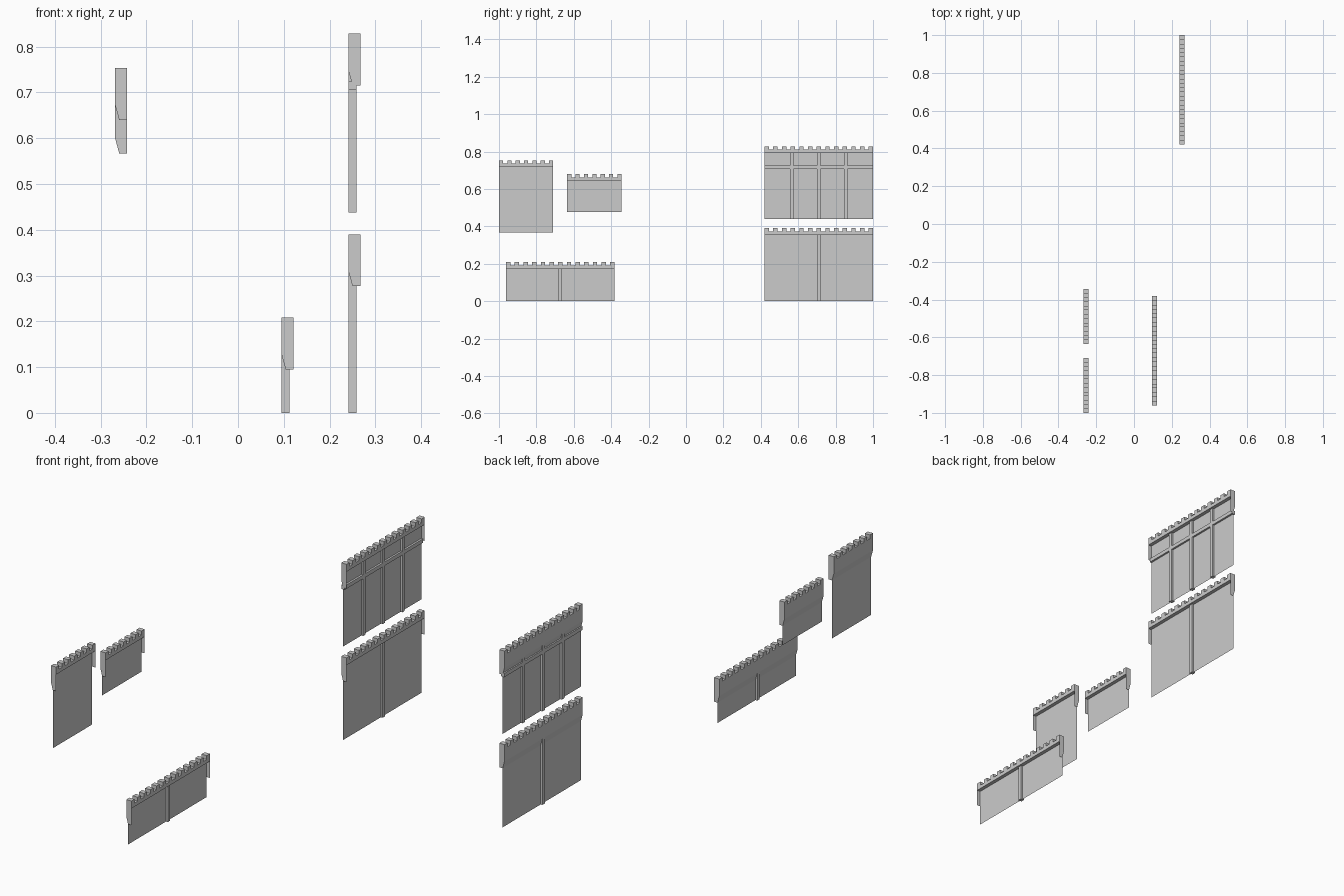
import bpy, bmesh

cube = bpy.data.objects.get("Cube")
if cube:
    bpy.data.objects.remove(cube, do_unlink=True)

grey = bpy.data.materials.new("light_grey")
grey.use_nodes = True
grey.diffuse_color = (0.6, 0.6, 0.6, 1)
grey.node_tree.nodes["Principled BSDF"].inputs["Base Color"].default_value = grey.diffuse_color

DEPTH = 0.0265       # parapet thickness
PLANE = 0.009        # offset of the thin panel from the outer face
BAND = 0.035         # height of the inner parapet band
SKIRT = 0.113        # drop of the outer skirt
SLOPE = 0.033        # height of the sloping skirt foot
MERLON = 0.018       # merlon height
POST = 0.018         # post and rail size


def finish(bm, name):
    bmesh.ops.recalc_face_normals(bm, faces=bm.faces)
    mesh = bpy.data.meshes.new(name)
    bm.to_mesh(mesh)
    bm.free()
    mesh.materials.append(grey)
    bpy.context.collection.objects.link(bpy.data.objects.new(name, mesh))


def polygon(bm, points):
    return bm.faces.new([bm.verts.new(p) for p in points])


def prism(bm, profile, y0, y1):
    """Extrude an x-z profile along y."""
    face = polygon(bm, [(x, y0, z) for x, z in profile])
    moved = bmesh.ops.extrude_face_region(bm, geom=[face], use_keep_orig=True)["geom"]
    verts = [v for v in moved if isinstance(v, bmesh.types.BMVert)]
    bmesh.ops.translate(bm, verts=verts, vec=(0, y1 - y0, 0))


def box(bm, x0, x1, y0, y1, z0, z1):
    prism(bm, [(x0, z0), (x1, z0), (x1, z1), (x0, z1)], y0, y1)


def wall(name, x, y0, y1, z0, z1, merlons, posts=0, rail=False):
    back, plane = x + DEPTH, x + PLANE
    foot, band, deck = z1 - SKIRT, z1 - BAND, z1 - MERLON

    # thin wall panel
    bm = bmesh.new()
    polygon(bm, [(plane, y0, z0), (plane, y1, z0), (plane, y1, foot), (plane, y0, foot)])
    finish(bm, name + "_panel")

    # parapet with sloping skirt
    bm = bmesh.new()
    prism(bm, [(x, deck), (back, deck), (back, band), (plane, band),
               (plane, foot), (x, foot + SLOPE)], y0, y1)
    finish(bm, name + "_parapet")

    # flat plates closing the recess at both ends
    bm = bmesh.new()
    for y in (y0, y1):
        polygon(bm, [(plane, y, foot), (back, y, foot), (back, y, band), (plane, y, band)])
    finish(bm, name + "_end_plates")

    # crenellation
    bm = bmesh.new()
    step = (y1 - y0) / (2 * merlons - 1)
    for i in range(merlons):
        start = y0 + 2 * i * step
        box(bm, x, back, start, start + step, deck, z1)
    finish(bm, name + "_merlons")

    # upright posts standing through the panel
    if posts:
        bm = bmesh.new()
        for i in range(posts):
            y = y0 + (y1 - y0) * (i + 1) / (posts + 1)
            box(bm, x, x + POST, y - POST / 2, y + POST / 2, z0, band)
        finish(bm, name + "_posts")

    # horizontal rail
    if rail:
        bm = bmesh.new()
        box(bm, x, x + POST, y0, y1, foot - POST / 2, foot + POST / 2)
        finish(bm, name + "_rail")


wall("lower_long_wall", 0.241, 0.42, 1.0, 0.0, 0.39, 13, posts=1)
wall("upper_long_wall", 0.241, 0.42, 1.0, 0.438, 0.828, 13, posts=3, rail=True)
wall("low_long_wall", 0.095, -0.962, -0.382, 0.0, 0.208, 13, posts=1)
wall("tall_short_wall", -0.2685, -1.0, -0.71, 0.368, 0.753, 7)
wall("low_short_wall", -0.2685, -0.635, -0.345, 0.476, 0.68, 7)
